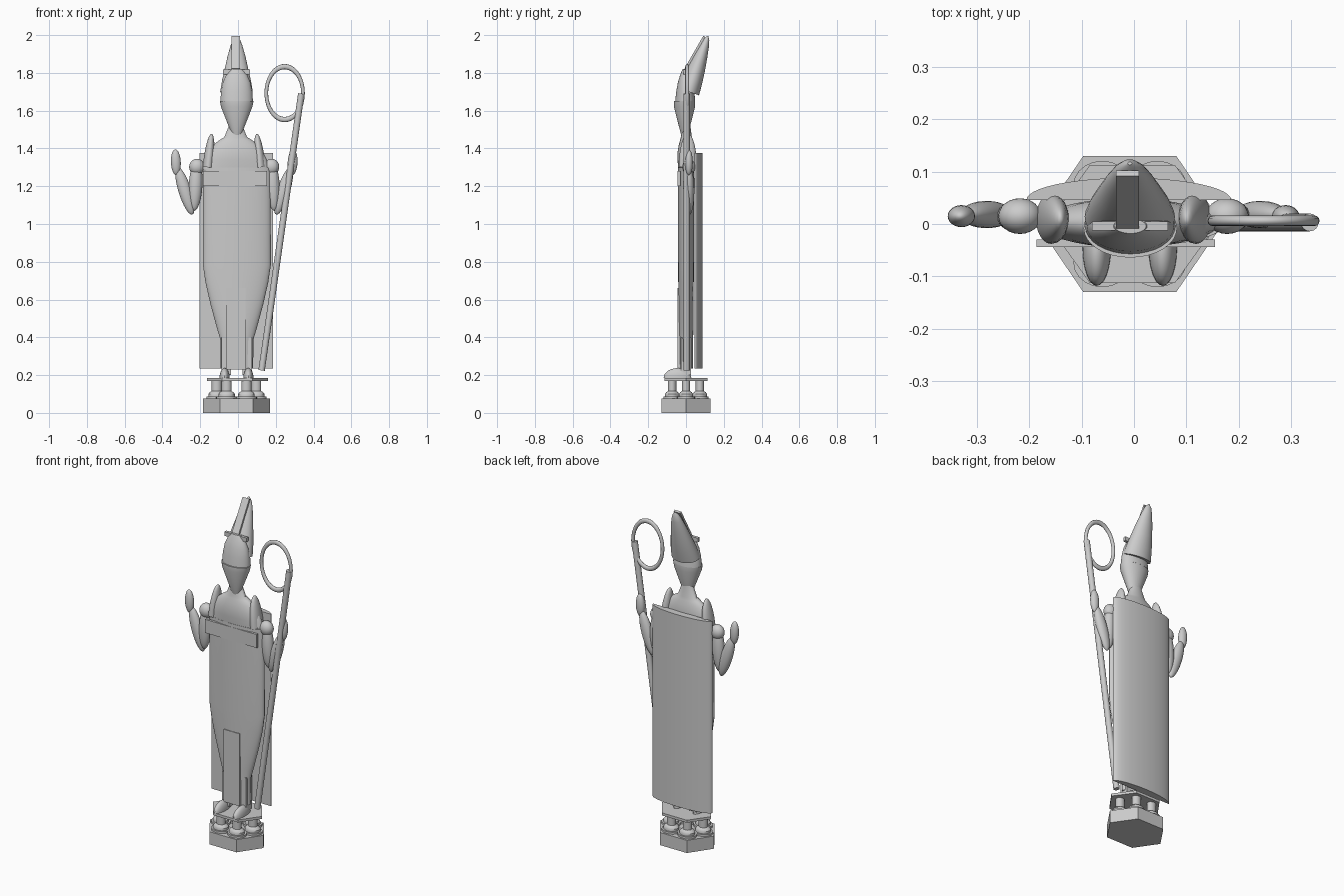
import bpy, bmesh, math
from mathutils import Vector, Matrix

cube = bpy.data.objects.get("Cube")
if cube:
    bpy.data.objects.remove(cube)

stone = bpy.data.materials.new("grey_stone")
stone.use_nodes = True
stone.diffuse_color = (0.6, 0.6, 0.6, 1)
stone.node_tree.nodes["Principled BSDF"].inputs["Base Color"].default_value = (0.6, 0.6, 0.6, 1)

MID = -0.02  # mirror line of the arms


def finish(name, bm, matrix=None, smooth=True):
    bmesh.ops.recalc_face_normals(bm, faces=bm.faces)
    if matrix:
        bm.transform(matrix)
    mesh = bpy.data.meshes.new(name)
    bm.to_mesh(mesh)
    bm.free()
    mesh.materials.append(stone)
    obj = bpy.data.objects.new(name, mesh)
    bpy.context.collection.objects.link(obj)
    if smooth:
        bpy.ops.object.select_all(action='DESELECT')
        obj.select_set(True)
        bpy.context.view_layer.objects.active = obj
        bpy.ops.object.shade_smooth_by_angle(angle=math.radians(35))
    return obj


def loft(name, rows, sides=32, center=(0, 0, 0), tilt=0, smooth=True):
    """Stack elliptical rings given as (height, radius x, radius y)."""
    bm = bmesh.new()
    rings = []
    for z, rx, ry in rows:
        angles = [2 * math.pi * i / sides for i in range(sides)]
        rings.append([bm.verts.new((rx * math.cos(a), ry * math.sin(a), z)) for a in angles])
    for low, high in zip(rings, rings[1:]):
        for i in range(sides):
            j = (i + 1) % sides
            bm.faces.new((low[i], low[j], high[j], high[i]))
    bm.faces.new(rings[0][::-1])
    bm.faces.new(rings[-1])
    return finish(name, bm, Matrix.Translation(center) @ Matrix.Rotation(tilt, 4, 'X'), smooth)


def box(name, center, size, tilt=0):
    bm = bmesh.new()
    bmesh.ops.create_cube(bm, size=1)
    m = Matrix.Translation(center) @ Matrix.Rotation(tilt, 4, 'X') @ Matrix.Diagonal((*size, 1))
    return finish(name, bm, m, False)


def ellipsoid(name, start, end, rx, ry, half=False):
    """Ellipsoid spanning start to end; half keeps only a dome rising from start."""
    a, b = Vector(start), Vector(end)
    axis = b - a
    bm = bmesh.new()
    bmesh.ops.create_uvsphere(bm, u_segments=24, v_segments=16, radius=1)
    if half:
        cut = bmesh.ops.bisect_plane(bm, geom=bm.verts[:] + bm.edges[:] + bm.faces[:],
                                     plane_co=(0, 0, 0), plane_no=(0, 0, 1), clear_inner=True)
        bmesh.ops.contextual_create(bm, geom=[g for g in cut["geom_cut"] if isinstance(g, bmesh.types.BMEdge)])
    lean = Matrix.Rotation(math.atan2(axis.x, axis.z), 4, 'Y')
    length = axis.length * (1 if half else 0.5)
    origin = a if half else (a + b) / 2
    m = Matrix.Translation(origin) @ lean @ Matrix.Diagonal((rx, ry, length, 1))
    return finish(name, bm, m)


# Hexagonal plinth with columns
loft("plinth_base", [(0, 0.177, 0.15), (0.075, 0.177, 0.15)], 6, (-0.008, 0, 0), smooth=False)
loft("plinth_top", [(0.17, 0.162, 0.13), (0.185, 0.162, 0.13)], 6, (-0.003, 0, 0), smooth=False)
column = [(0.075, 0.055), (0.087, 0.055), (0.087, 0.044), (0.1, 0.044), (0.11, 0.036),
          (0.115, 0.026), (0.172, 0.026)]
for i in range(6):
    a = i * math.pi / 3
    loft(f"column_{i + 1}", [(z, r, r * 0.85) for z, r in column], 20,
         (-0.008 + 0.105 * math.cos(a), 0.085 * math.sin(a), 0))

# Robe, shoulders and neck
loft("robe", [(0.235, 0.086, 0.036), (0.39, 0.088, 0.038), (0.45, 0.106, 0.039),
              (0.58, 0.141, 0.04), (0.69, 0.166, 0.041), (0.785, 0.18, 0.042),
              (1.3, 0.178, 0.043)], 40, (-0.006, 0, 0))
loft("shoulders", [(1.29, 0.178, 0.043), (1.34, 0.165, 0.047), (1.38, 0.145, 0.047),
                   (1.42, 0.117, 0.04), (1.445, 0.085, 0.033), (1.46, 0.06, 0.029),
                   (1.53, 0.032, 0.02)], 40, (-0.012, 0.002, 0))
box("front_panel", (-0.012, -0.028, 0.445), (0.105, 0.032, 0.43))
box("chest_band", (-0.016, -0.037, 1.24), (0.34, 0.014, 0.08))

# Cape: a solid half ellipse
bm = bmesh.new()
arc = [math.pi * i / 24 for i in range(25)]
face = bm.faces.new([bm.verts.new((-0.01 + 0.195 * math.cos(a), 0.046 + 0.042 * math.sin(a), 0.235))
                     for a in arc])
top = bmesh.ops.extrude_face_region(bm, geom=[face])
bmesh.ops.translate(bm, vec=(0, 0, 1.14),
                    verts=[v for v in top["geom"] if isinstance(v, bmesh.types.BMVert)])
finish("cape", bm)

# Head and leaning hat
loft("lower_face", [(1.46, 0.02, 0.015), (1.62, 0.083, 0.056), (1.65, 0.089, 0.056)],
     32, (-0.007, -0.008, 0))
loft("upper_face", [(1.65, 0.086, 0.053), (1.7, 0.083, 0.048), (1.75, 0.073, 0.039),
                    (1.79, 0.055, 0.027), (1.82, 0.03, 0.014)], 32, (-0.007, -0.004, 0))
loft("hat", [(0, 0.086, 0.058), (0.06, 0.077, 0.054), (0.13, 0.062, 0.046), (0.2, 0.047, 0.035),
             (0.26, 0.031, 0.024), (0.295, 0.018, 0.014), (0.312, 0.004, 0.003)],
     32, (-0.008, 0.014, 1.7), math.radians(-19))
box("hat_strip", (-0.012, 0.047, 1.907), (0.044, 0.012, 0.2), math.radians(-30))
box("hat_bar", (-0.008, -0.004, 1.805), (0.145, 0.017, 0.025))

# Arms, hands, shoulder pads and feet
for side, s in (("right", -1), ("left", 1)):
    def at(x, y, z):
        return (MID + s * x, y, z)
    ellipsoid(f"{side}_shoulder_pad", at(0.138, 0.01, 1.3), at(0.12, 0.01, 1.478), 0.029, 0.048, True)
    ellipsoid(f"{side}_shoulder", at(0.2, 0.015, 1.26), at(0.195, 0.015, 1.345), 0.041, 0.034)
    ellipsoid(f"{side}_upper_arm", at(0.197, 0.015, 1.34), at(0.212, 0.015, 1.07), 0.036, 0.03)
    ellipsoid(f"{side}_forearm", at(0.222, 0.018, 1.05), at(0.3, 0.018, 1.3), 0.034, 0.026)
    ellipsoid(f"{side}_hand", at(0.306, 0.015, 1.258), at(0.312, 0.015, 1.395), 0.026, 0.021)
    ellipsoid(f"{side}_foot", (-0.008 + s * 0.063, -0.045, 0.185),
              (-0.008 + s * 0.063, -0.045, 0.237), 0.027, 0.073, True)
    box(f"{side}_ankle", (-0.007 + s * 0.055, 0.0, 0.3), (0.05, 0.055, 0.2))

# Crook: straight staff and an oval ring
low, high = Vector((0.125, 0.003, 0.225)), Vector((0.335, 0.003, 1.69))
bm = bmesh.new()
bmesh.ops.create_cone(bm, cap_ends=True, segments=16, radius1=0.017, radius2=0.017,
                      depth=(high - low).length)
spin = Vector((0, 0, 1)).rotation_difference(high - low).to_matrix().to_4x4()
finish("staff", bm, Matrix.Translation((low + high) / 2) @ spin)
bpy.ops.mesh.primitive_torus_add(location=(0.247, 0.006, 1.693), rotation=(math.pi / 2, 0, 0),
                                 major_radius=0.1, minor_radius=0.01,
                                 major_segments=48, minor_segments=12)
ring = bpy.context.object
ring.name = "crook_ring"
ring.scale = (0.97, 1.4, 1)
ring.data.materials.append(stone)
bpy.ops.object.shade_smooth_by_angle(angle=math.radians(35))
